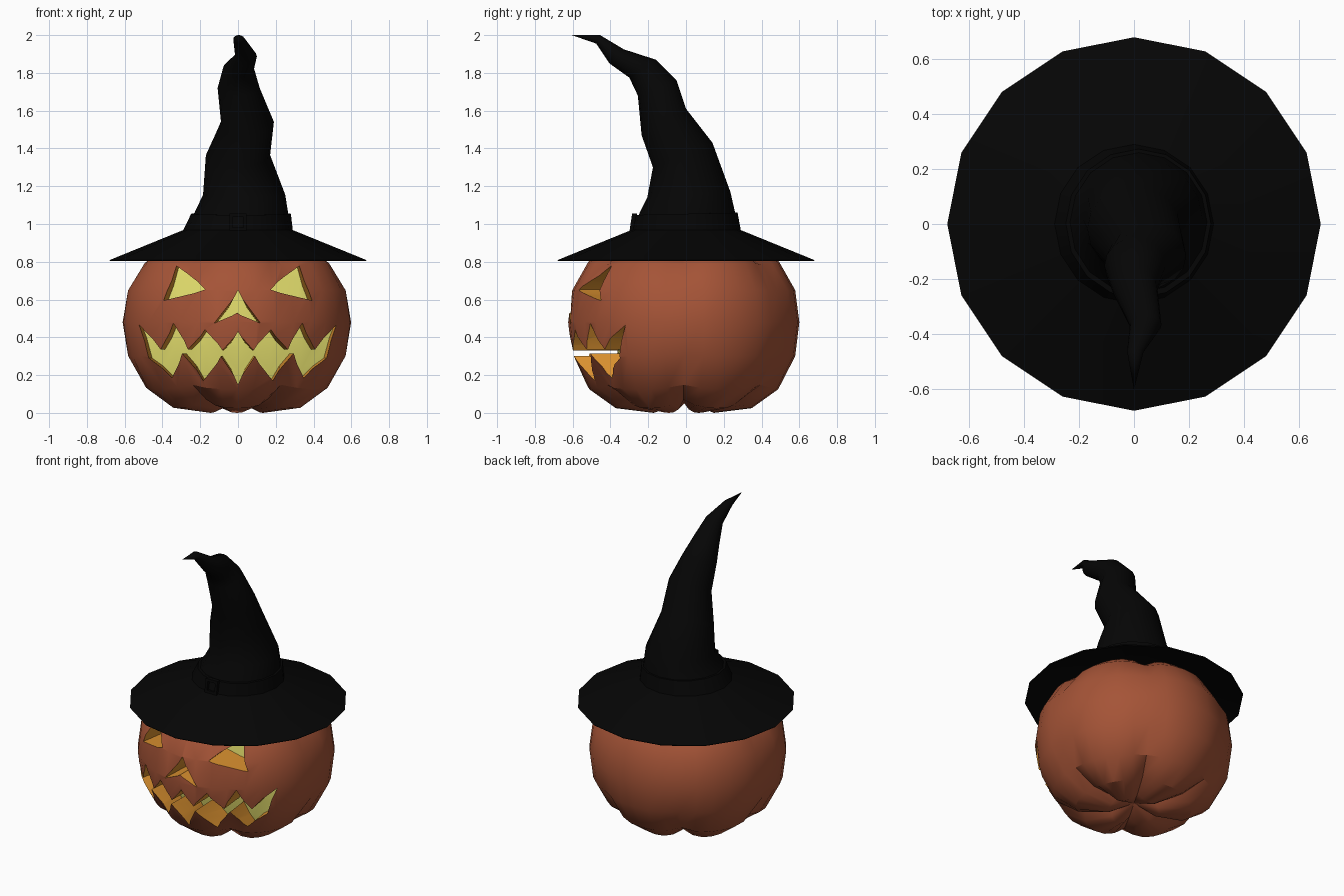
import bpy, bmesh, math

if "Cube" in bpy.data.objects:
    bpy.data.objects.remove(bpy.data.objects["Cube"])


def mat(name, rgb):
    m = bpy.data.materials.new(name)
    m.diffuse_color = (*rgb, 1)
    m.use_nodes = True
    m.node_tree.nodes["Principled BSDF"].inputs["Base Color"].default_value = m.diffuse_color
    return m


SKIN = mat("pumpkin_orange", (0.375, 0.088, 0.038))
WALL = mat("carved_orange", (0.72, 0.29, 0.03))
GLOW = mat("glow_yellow", (0.76, 0.72, 0.15))
BLACK = mat("hat_black", (0.0016, 0.0016, 0.0016))
FACE_MATS = (SKIN, WALL, GLOW)


def finish(name, bm, mats, index=0):
    bmesh.ops.recalc_face_normals(bm, faces=bm.faces)
    if bm.calc_volume(signed=True) < 0:
        bmesh.ops.reverse_faces(bm, faces=bm.faces)
    for f in bm.faces:
        f.material_index = index
    me = bpy.data.meshes.new(name)
    bm.to_mesh(me)
    bm.free()
    for m in mats:
        me.materials.append(m)
    ob = bpy.data.objects.new(name, me)
    bpy.context.collection.objects.link(ob)
    return ob


def smooth(ob, angle):
    bpy.ops.object.select_all(action='DESELECT')
    ob.select_set(True)
    bpy.context.view_layer.objects.active = ob
    bpy.ops.object.shade_smooth_by_angle(angle=math.radians(angle))


def loft(bm, rings, caps=True, loop=False):
    """Skin a list of point rings; a one-point ring is a pole."""
    vs = [[bm.verts.new(p) for p in r] for r in rings]
    pairs = list(zip(vs, vs[1:])) + ([(vs[-1], vs[0])] if loop else [])
    for a, b in pairs:
        n = max(len(a), len(b))
        for i in range(n):
            j = (i + 1) % n
            if len(a) == 1:
                bm.faces.new((a[0], b[i], b[j]))
            elif len(b) == 1:
                bm.faces.new((a[i], a[j], b[0]))
            else:
                bm.faces.new((a[i], a[j], b[j], b[i]))
    if caps and not loop:
        for r in (vs[0], vs[-1]):
            if len(r) > 2:
                bm.faces.new(r)


# ---- pumpkin: six lobes, grooves deepening towards the poles
PROFILE = [(0, .06), (.16, 0), (.36, .025), (.5, .125), (.59, .3), (.612, .48),
           (.59, .65), (.505, .8), (.39, .885), (.2, .92), (0, .86)]
SEG = 36
rings = []
for r, z in PROFILE:
    depth = .012 + .1 * ((z - .48) / .48) ** 2
    ring = []
    for i in range(SEG):
        t = 2 * math.pi * i / SEG
        s = 1 - depth * (1 - abs(math.cos(3 * t))) ** 1.5
        ring.append((r * s * math.sin(t) - .006, -r * s * math.cos(t) - .012, .48 + (z - .48) * s))
    rings.append(ring if r else [(0, 0, z)])
bm = bmesh.new()
loft(bm, rings)
pumpkin = finish("pumpkin", bm, FACE_MATS, 0)

# gently domed helper that forms the yellow back of the carving
bm = bmesh.new()
bmesh.ops.create_uvsphere(bm, u_segments=48, v_segments=32, radius=1.3)
bmesh.ops.translate(bm, verts=bm.verts, vec=(0, 1.3 - .372, .48))
core = finish("carving_back_helper", bm, FACE_MATS, 2)

# ---- carved face outlines (x, z), right halves mirrored
eye = [(.325, .778), (.393, .595), (.172, .653)]
nose = [(0, .65), (.118, .475), (-.006, .53), (-.125, .475)]
upper = [(0, .43), (.082, .33), (.175, .44), (.265, .335), (.342, .475), (.408, .335), (.522, .465)]
lower = [(.467, .29), (.347, .185), (.295, .315), (.183, .17), (.09, .3), (0, .15)]
half = upper + lower
mouth = half + [(-x, z) for x, z in reversed(half) if x > 0]


def cut(ob, tool):
    m = ob.modifiers.new("cut", 'BOOLEAN')
    m.operation = 'DIFFERENCE'
    m.solver = 'EXACT'
    m.object = tool
    bpy.context.view_layer.update()
    dg = bpy.context.evaluated_depsgraph_get()
    me = bpy.data.meshes.new_from_object(ob.evaluated_get(dg))
    ob.modifiers.clear()
    ob.data = me


def taper(y):
    return 1 - .4 * (y + .42)


def outline(shape, y):
    """Outline at depth y, narrowing inwards and true to size at the skin."""
    pts = []
    for x, z in shape:
        skin = -math.sqrt(max(.02, .38 - x * x - 1.3 * (z - .48) ** 2))
        pts.append((x * taper(y) / taper(skin), y, z))
    return pts


for shape in (eye, [(-x, z) for x, z in eye], nose, mouth):
    bm = bmesh.new()
    loft(bm, [outline(shape, -.85), outline(shape, .1)])
    bmesh.ops.triangulate(bm, faces=bm.faces)
    cutter = finish("face_cutter", bm, FACE_MATS, 1)
    cut(cutter, core)
    cut(pumpkin, cutter)
    bpy.data.objects.remove(cutter)
bpy.data.objects.remove(core)
smooth(pumpkin, 28)

# ---- hat, sixteen sides
N = 16


def circle(r, z):
    return [(r * math.cos(2 * math.pi * i / N), r * math.sin(2 * math.pi * i / N), z) for i in range(N)]


def tilted(x0, x1, yf, zf, yb, zb, grow=0.0):
    """Ring from left/right extents and front/back points."""
    pts = []
    for i in range(N):
        a = 2 * math.pi * i / N
        c, s = math.cos(a), math.sin(a)
        pts.append(((x0 + x1) / 2 + ((x1 - x0) / 2 + grow) * c,
                    (yf + yb) / 2 + ((yb - yf) / 2 + grow) * s,
                    (zf + zb) / 2 + (zb - zf) / 2 * s))
    return pts


# brim
bm = bmesh.new()
loft(bm, [circle(.27, .962), circle(.675, .803), circle(.68, .809), circle(.28, .972)], loop=True)
smooth(finish("hat_brim", bm, (BLACK,)), 30)

# crooked crown leaning to the front
CROWN = [(-.28, .28, -.285, .965, .28, .965), (-.23, .265, -.245, 1.06, .26, 1.06),
         (-.185, .25, -.205, 1.14, .235, 1.17), (-.17, .17, -.175, 1.30, .14, 1.43),
         (-.09, .19, -.235, 1.47, 0, 1.61), (-.108, .115, -.255, 1.68, -.05, 1.76),
         (-.08, .085, -.3, 1.775, -.16, 1.87), (-.015, .1, -.405, 1.85, -.33, 1.925),
         (-.025, .035, -.475, 1.955, -.455, 2.0)]
bm = bmesh.new()
loft(bm, [tilted(*c) for c in CROWN] + [[(0, -.605, 2.0)]])
smooth(finish("hat_crown", bm, (BLACK,)), 40)

# band
low = (-.28, .28, -.28, .965, .28, .968)
top = (-.24, .272, -.262, 1.048, .265, 1.06)
bm = bmesh.new()
loft(bm, [tilted(*low, -.02), tilted(*low, .01), tilted(*top, .008), tilted(*top, -.02)], loop=True)
smooth(finish("hat_band", bm, (BLACK,)), 30)

# buckle frame on the front of the band
bm = bmesh.new()


def square(h, y):
    return [(sx * h, y + .15 * sz * h, 1.01 + sz * h)
            for sx, sz in ((-1, -1), (1, -1), (1, 1), (-1, 1))]


loft(bm, [square(.045, -.265), square(.045, -.292), square(.028, -.292), square(.028, -.265)], loop=True)
finish("hat_buckle", bm, (BLACK,))
